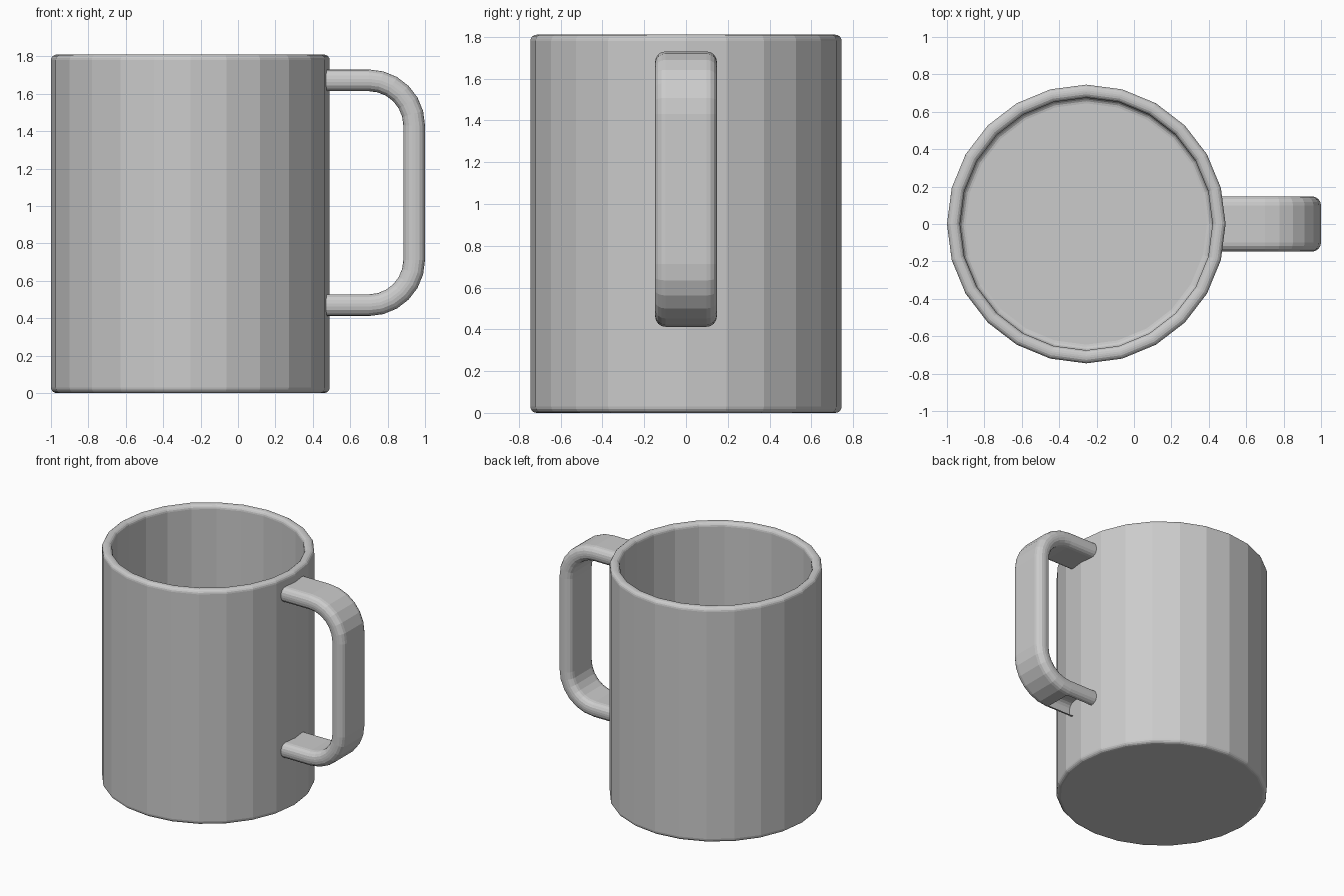
import bpy
import bmesh
from math import sin, cos, radians, tau

if "Cube" in bpy.data.objects:
    bpy.data.objects.remove(bpy.data.objects["Cube"], do_unlink=True)

CENTRE_X = -0.255
RADIUS, INNER, HEIGHT, FLOOR = 0.745, 0.675, 1.81, 0.07
SIDES, BEVEL = 24, 0.03

grey = bpy.data.materials.new("plain grey")
grey.use_nodes = True
grey.diffuse_color = (0.6, 0.6, 0.6, 1)
grey.node_tree.nodes["Principled BSDF"].inputs["Base Color"].default_value = grey.diffuse_color


def arc(cx, cy, r, start, end, steps):
    """Points along a circular arc, angles in degrees."""
    angles = [radians(start + (end - start) * i / steps) for i in range(steps + 1)]
    return [(cx + r * cos(a), cy + r * sin(a)) for a in angles]


def bridge(bm, rings, closed):
    """Join neighbouring rings of vertices with quads."""
    for a, b in zip(rings, rings[1:]):
        n = len(a)
        for i in range(n if closed else n - 1):
            j = (i + 1) % n
            bm.faces.new((a[i], a[j], b[j], b[i]))


def finish(bm, name):
    mesh = bpy.data.meshes.new(name)
    bm.to_mesh(mesh)
    bm.free()
    mesh.materials.append(grey)
    obj = bpy.data.objects.new(name, mesh)
    bpy.context.collection.objects.link(obj)
    return obj


# Cup: one rounded profile turned about the upright axis
profile = arc(RADIUS - BEVEL, BEVEL, BEVEL, -90, 0, 4)
profile += arc(RADIUS - BEVEL, HEIGHT - BEVEL, BEVEL, 0, 90, 4)
profile += arc(INNER + BEVEL, HEIGHT - BEVEL, BEVEL, 90, 180, 4)
profile += arc(INNER - BEVEL, FLOOR + BEVEL, BEVEL, 0, -90, 4)
bm = bmesh.new()
rings = [[bm.verts.new((CENTRE_X + r * cos(tau * i / SIDES), r * sin(tau * i / SIDES), z))
          for i in range(SIDES)] for r, z in profile]
bridge(bm, rings, True)
bm.faces.new(rings[0][::-1])
bm.faces.new(rings[-1])
bmesh.ops.recalc_face_normals(bm, faces=bm.faces)
finish(bm, "cup")

# Handle: rounded strap swept along a bent path
HALF_W, HALF_T, EDGE = 0.148, 0.058, 0.05
w, t = HALF_W - EDGE, HALF_T - EDGE
section = []
for k, (sy, st) in enumerate([(1, 1), (-1, 1), (-1, -1), (1, -1)]):
    section += arc(sy * w, st * t, EDGE, 90 * k, 90 * k + 90, 4)

BEND_X, TOP_Z, LOW_Z, BEND_R, ROOT_X = 0.70, 1.43, 0.712, 0.242, 0.46
path = [(ROOT_X, TOP_Z + BEND_R, 90)]
for z, start in ((TOP_Z, 90), (LOW_Z, 0)):
    for i, (px, pz) in enumerate(arc(BEND_X, z, BEND_R, start, start - 90, 6)):
        path.append((px, pz, start - 15 * i))
path.append((ROOT_X, LOW_Z - BEND_R, -90))

bm = bmesh.new()
rings = [[bm.verts.new((x + o * cos(radians(a)), y, z + o * sin(radians(a))))
          for y, o in section] for x, z, a in path]
bridge(bm, rings, True)
bmesh.ops.recalc_face_normals(bm, faces=bm.faces)

# Open slot under the lower arm
slot = [f for f in bm.faces if f.normal.z < -0.99
        and f.calc_center_median().z < LOW_Z - BEND_R and f.calc_center_median().x < BEND_X]
bmesh.ops.delete(bm, geom=slot, context="FACES")
finish(bm, "handle")
